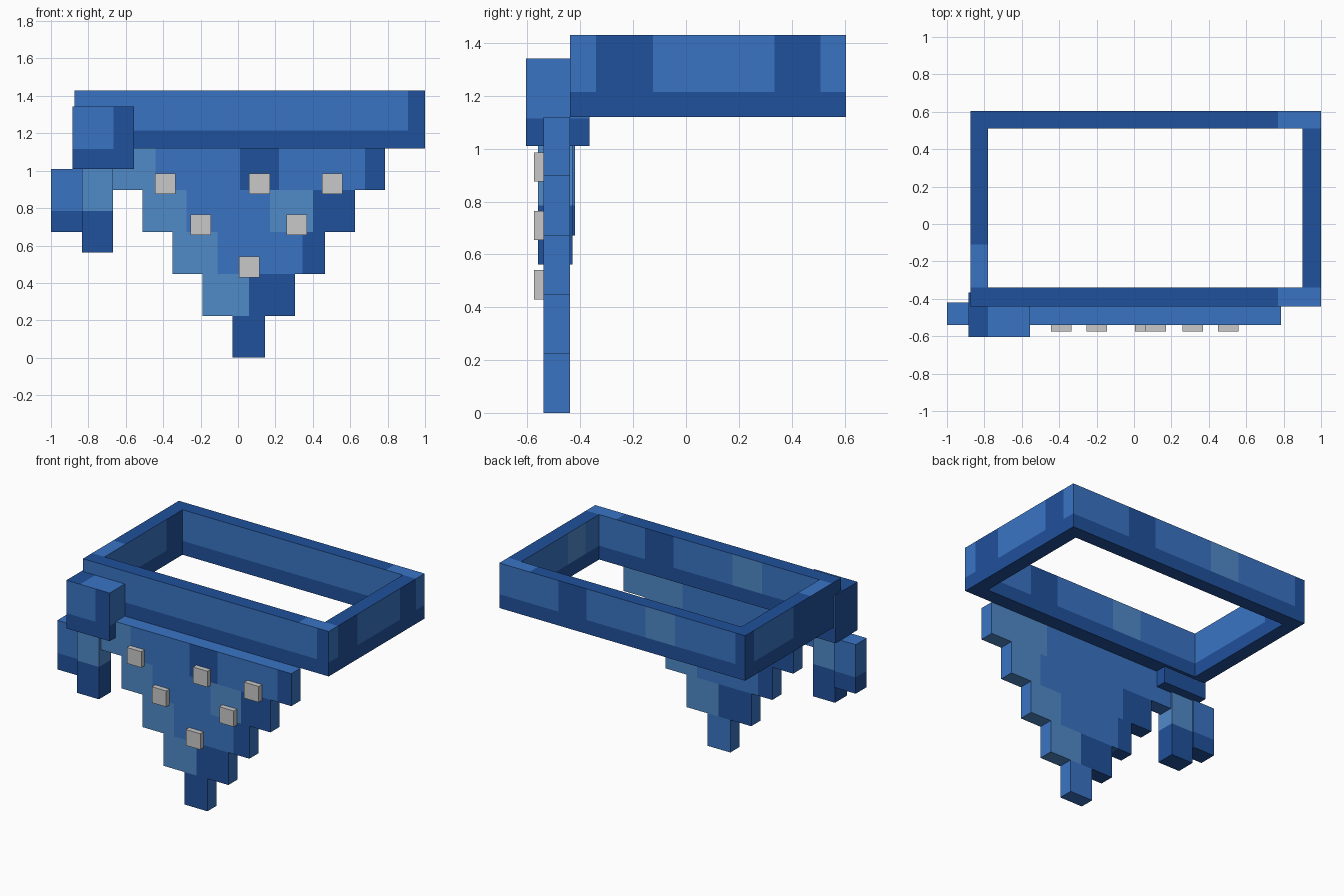
import bpy, bmesh
from mathutils import Vector

cube = bpy.data.objects.get("Cube")
if cube:
    bpy.data.objects.remove(cube, do_unlink=True)

DARK, MID, LIGHT, GREY = range(4)


def make_material(name, rgb):
    linear = [((c / 255 + 0.055) / 1.055) ** 2.4 for c in rgb] + [1]
    mat = bpy.data.materials.new(name)
    mat.use_nodes = True
    mat.diffuse_color = linear
    mat.node_tree.nodes["Principled BSDF"].inputs["Base Color"].default_value = linear
    return mat


MATERIALS = [make_material("dark blue", (32, 81, 156)),
             make_material("mid blue", (58, 116, 196)),
             make_material("light blue", (80, 138, 201)),
             make_material("stud grey", (201, 201, 201))]


def bands(value, first, *steps):
    """Colour of a value along an axis: first colour, then (start, colour) steps."""
    colour = first
    for start, following in steps:
        if value > start:
            colour = following
    return colour


def facing(normal):
    """Name of the direction a face looks in."""
    axis = max(range(3), key=lambda i: abs(normal[i]))
    return (("right", "left"), ("back", "front"), ("top", "bottom"))[axis][normal[axis] < 0]


def finish(name, bm, rule, cuts=((), (), ())):
    """Cut the faces along the axes, colour them by the rule and make the object."""
    for axis, positions in enumerate(cuts):
        for position in positions:
            point, normal = Vector(), Vector()
            point[axis], normal[axis] = position, 1
            bmesh.ops.bisect_plane(bm, geom=bm.verts[:] + bm.edges[:] + bm.faces[:],
                                   plane_co=point, plane_no=normal)
    bmesh.ops.recalc_face_normals(bm, faces=bm.faces[:])
    for face in bm.faces:
        face.material_index = rule(face.calc_center_median(), facing(face.normal))
    mesh = bpy.data.meshes.new(name)
    bm.to_mesh(mesh)
    bm.free()
    for mat in MATERIALS:
        mesh.materials.append(mat)
    obj = bpy.data.objects.new(name, mesh)
    bpy.context.collection.objects.link(obj)
    return obj


def box(name, xs, ys, zs, rule, cuts=((), (), ())):
    bm = bmesh.new()
    bmesh.ops.create_cube(bm, size=1)
    for v in bm.verts:
        v.co = [span[c > 0] for span, c in zip((xs, ys, zs), v.co)]
    return finish(name, bm, rule, cuts)


# Belt: a rectangular ring
def belt_rule(c, side):
    if side == "bottom":
        return DARK
    if side == "top":
        if c.y < -0.34 or c.y > 0.51:
            return bands(c.x, DARK, (0.77, MID))
        return MID if c.x < 0 and c.y < -0.11 else DARK
    if c.z < 1.215:
        return DARK
    if side == "front":
        return MID if c.y > 0 else bands(c.x, MID, (0.91, DARK))
    if side == "back":
        return bands(c.x, DARK, (-0.8, MID), (-0.34, LIGHT), (-0.115, MID),
                     (0.335, DARK), (0.55, MID))
    if side == "right" and c.x > 0:
        return bands(c.y, MID, (-0.34, DARK), (-0.125, MID), (0.335, DARK), (0.51, MID))
    if side == "right":
        return bands(c.y, MID, (0.335, DARK))
    if c.x > 0:
        return bands(c.y, MID, (-0.19, LIGHT), (0, MID))
    return bands(c.y, DARK, (0.08, MID), (0.51, DARK))


def rectangle(bm, x0, x1, y0, y1, z):
    return [bm.verts.new((x, y, z)) for x, y in ((x0, y0), (x1, y0), (x1, y1), (x0, y1))]


OUTER, INNER = (-0.875, 1, -0.44, 0.605), (-0.78, 0.9, -0.34, 0.51)
bm = bmesh.new()
loops = [rectangle(bm, *OUTER, 1.12), rectangle(bm, *OUTER, 1.43),
         rectangle(bm, *INNER, 1.43), rectangle(bm, *INNER, 1.12)]
for i, loop in enumerate(loops):
    other = loops[(i + 1) % 4]
    for j in range(4):
        k = (j + 1) % 4
        bm.faces.new((loop[j], loop[k], other[k], other[j]))
finish("belt", bm, belt_rule,
       ((-0.8, -0.78, -0.34, -0.115, 0.335, 0.55, 0.77, 0.9, 0.91),
        (-0.34, -0.19, -0.125, -0.11, 0, 0.08, 0.335, 0.51), (1.215,)))

# Apron: five stepped tiers, listed from the bottom up with front and back colours
TIERS = [
    ((DARK,), (MID,)),
    ((LIGHT, (0.06, DARK)), (DARK, (0.06, LIGHT))),
    ((LIGHT, (-0.11, MID), (0.345, DARK)), (DARK, (-0.24, MID), (0.225, LIGHT))),
    ((LIGHT, (-0.275, MID), (0.17, LIGHT), (0.4, DARK)),
     (DARK, (-0.28, MID), (0.39, LIGHT))),
    ((LIGHT, (-0.44, MID), (0.01, DARK), (0.22, MID), (0.68, DARK)),
     (MID, (0.335, LIGHT))),
]


def tier_rule(front, back):
    def rule(c, side):
        if side == "front":
            return bands(c.x, *front)
        return bands(c.x, *back) if side in ("back", "bottom") else MID
    return rule


STEP = 0.224
for i, (front, back) in enumerate(TIERS):
    half = 0.0875 + 0.16 * i
    x_cuts = [start for start, _ in front[1:] + back[1:]]
    box(f"apron_tier_{i + 1}", (0.0575 - half, 0.0575 + half), (-0.54, -0.44),
        (i * STEP, (i + 1) * STEP), tier_rule(front, back), (x_cuts, (), ()))

# Studs on the apron
for i, (x, z) in enumerate(((-0.39, 0.93), (0.115, 0.93), (0.505, 0.93),
                            (-0.2, 0.71), (0.315, 0.71), (0.06, 0.485))):
    box(f"stud_{i + 1}", (x - 0.055, x + 0.055), (-0.575, -0.53),
        (z - 0.055, z + 0.055), lambda c, side: GREY)


# Knot at the front corner of the belt
def knot_rule(c, side):
    if side == "top":
        return bands(c.x, DARK, (-0.78, MID))
    if side in ("bottom", "left") or c.z < 1.115:
        return DARK
    return bands(c.x, MID, (-0.665, DARK)) if side == "front" else MID


box("knot", (-0.885, -0.555), (-0.605, -0.365), (1.01, 1.342), knot_rule,
    ((-0.78, -0.665), (), (1.115,)))


# Hanging tails below the knot
def tail_rule(upper):
    return lambda c, side: bands(c.z, DARK, (0.785, upper))


box("outer_tail", (-1, -0.835), (-0.54, -0.42), (0.672, 1.01), tail_rule(MID),
    ((), (), (0.785,)))
box("inner_tail", (-0.835, -0.668), (-0.56, -0.43), (0.562, 1.012), tail_rule(LIGHT),
    ((), (), (0.785,)))
